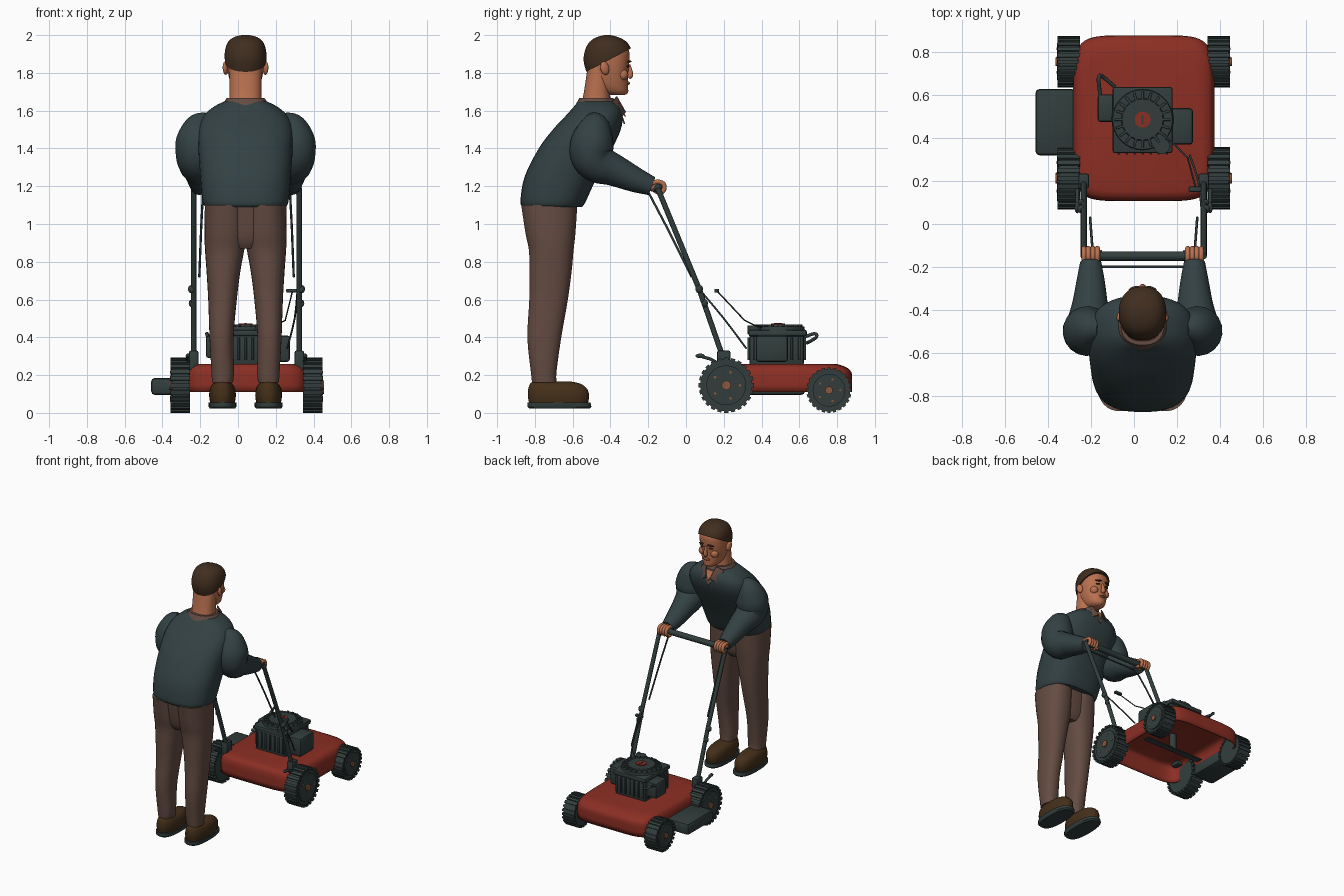
import bpy, bmesh, math
from mathutils import Matrix, Vector, Euler

cube = bpy.data.objects.get("Cube")
if cube:
    bpy.data.objects.remove(cube, do_unlink=True)
made = []


def material(name, code):
    lin = [(int(code[i:i + 2], 16) / 255) ** 2.2 for i in (0, 2, 4)] + [1]
    m = bpy.data.materials.new(name)
    m.use_nodes = True
    m.diffuse_color = lin
    node = m.node_tree.nodes["Principled BSDF"]
    node.inputs["Base Color"].default_value = lin
    node.inputs["Roughness"].default_value = 0.8
    return m


sweater = material("sweater grey", "364345")
black = material("machine grey", "35403f")
red = material("deck red", "8a3228")
brown = material("trouser brown", "644d44")
skin = material("skin", "b87050")
hair = material("hair brown", "423124")
leather = material("shoe brown", "46331f")
hub_tan = material("hub tan", "8a5840")


def add(name, bm, mat):
    bmesh.ops.recalc_face_normals(bm, faces=bm.faces)
    me = bpy.data.meshes.new(name)
    bm.to_mesh(me)
    bm.free()
    me.materials.append(mat)
    ob = bpy.data.objects.new(name, me)
    bpy.context.collection.objects.link(ob)
    made.append(ob)
    return ob


def spline(rows, steps):
    """Catmull-Rom interpolation through rows of numbers."""
    rows = [Vector(r) for r in rows]
    out = []
    for i in range(len(rows) - 1):
        a, b, c, d = rows[max(i - 1, 0)], rows[i], rows[i + 1], rows[min(i + 2, len(rows) - 1)]
        for k in range(steps):
            t = k / steps
            out.append(b + (c - a) * (t / 2) + (a * 2 - b * 5 + c * 4 - d) * (t * t / 2)
                       + (b * 3 - a - c * 3 + d) * (t ** 3 / 2))
    return out + [rows[-1]]


def loft_mesh(rings, x=0, p=2.3, n=32, steps=4, bottom=True):
    """Stack of rounded sections, each (z, back y, front y, half width, x shift)."""
    bm = bmesh.new()
    loops = []
    for z, y0, y1, hw, dx in spline([(*r, 0)[:5] for r in rings], steps):
        loop = []
        for i in range(n):
            a = math.tau * (i + 0.5) / n
            c, s = [math.copysign(abs(v) ** (2 / p), v) for v in (math.cos(a), math.sin(a))]
            loop.append(bm.verts.new((x + dx + hw * c, (y0 + y1) / 2 + (y1 - y0) / 2 * s, z)))
        loops.append(loop)
    for a, b in zip(loops, loops[1:]):
        for i in range(n):
            bm.faces.new((a[i], a[(i + 1) % n], b[(i + 1) % n], b[i]))
    bm.faces.new(loops[-1])
    if bottom:
        bm.faces.new(loops[0])
    return bm


def loft(name, rings, mat, **kw):
    return add(name, loft_mesh(rings, **kw), mat)


def tube(name, pts, mat, r=0.01, steps=1, res=3):
    """Round tube through (x, y, z[, radius]) points."""
    cu = bpy.data.curves.new(name, "CURVE")
    cu.dimensions, cu.bevel_depth, cu.bevel_resolution, cu.use_fill_caps = "3D", 1, res, True
    path = spline([(*q, r)[:4] for q in pts], steps)
    sp = cu.splines.new("POLY")
    sp.points.add(len(path) - 1)
    for point, q in zip(sp.points, path):
        point.co, point.radius = (*q[:3], 1), q[3]
    tmp = bpy.data.objects.new(name + "_path", cu)
    me = bpy.data.meshes.new_from_object(tmp)
    bm = bmesh.new()
    bm.from_mesh(me)
    bpy.data.objects.remove(tmp)
    bpy.data.curves.remove(cu)
    bpy.data.meshes.remove(me)
    return add(name, bm, mat)


def box(name, x, y, z, mat, bevel=0.01, rot=(0, 0, 0)):
    """Bevelled box from x, y and z ranges, turned about its centre."""
    bm = bmesh.new()
    size = [b - a for a, b in (x, y, z)]
    mid = [(a + b) / 2 for a, b in (x, y, z)]
    bmesh.ops.create_cube(bm, size=1, matrix=Matrix.Diagonal((*size, 1)))
    if bevel:
        bmesh.ops.bevel(bm, geom=bm.edges[:], offset=bevel, segments=2, affect="EDGES", profile=0.5)
    bmesh.ops.transform(bm, verts=bm.verts, matrix=Matrix.Translation(mid) @ Euler(rot).to_matrix().to_4x4())
    return add(name, bm, mat)


def ball(name, at, size, mat, rot=(0, 0, 0)):
    bm = bmesh.new()
    m = Matrix.Translation(at) @ Euler(rot).to_matrix().to_4x4() @ Matrix.Diagonal((*size, 1))
    bmesh.ops.create_uvsphere(bm, u_segments=16, v_segments=10, radius=1, matrix=m)
    return add(name, bm, mat)


def disc(name, at, r, depth, mat, axis="Z", top=1, n=32):
    bm = bmesh.new()
    turn = Matrix.Rotation(math.pi / 2, 4, "Y") if axis == "X" else Matrix()
    bmesh.ops.create_cone(bm, cap_ends=True, segments=n, radius1=r, radius2=r * top, depth=depth,
                          matrix=Matrix.Translation(at) @ turn)
    return add(name, bm, mat)


CX = 0.04  # centre line of the man
# Torso and trousers
loft("sweater_body", [(1.09, -.865, -.55, .212), (1.12, -.877, -.53, .228), (1.25, -.855, -.47, .24),
     (1.4, -.78, -.39, .25), (1.5, -.705, -.345, .25), (1.57, -.64, -.335, .225),
     (1.62, -.595, -.35, .17), (1.65, -.57, -.38, .11)], sweater, x=CX, p=2.5, n=40)
loft("trouser_seat", [(.87, -.8, -.63, .1), (.93, -.83, -.6, .16), (1.11, -.86, -.585, .18)], brown, x=CX)
for s, side in ((-1, "right"), (1, "left")):
    loft(side + "_trouser_leg", [(.16, -.815, -.685, .055, s * .122), (.22, -.822, -.685, .06, s * .121),
         (.4, -.84, -.66, .064, s * .127), (.6, -.83, -.625, .076, s * .122), (.75, -.83, -.605, .09, s * .117),
         (.86, -.832, -.595, .104, s * .111), (.95, -.85, -.585, .112, s * .106),
         (1.1, -.873, -.575, .112, s * .104)], brown, x=CX)
    loft(side + "_shoe", [(.045, -.83, -.52, .064), (.09, -.838, -.512, .071), (.13, -.835, -.525, .066),
         (.155, -.825, -.56, .05), (.166, -.81, -.61, .025)], leather, x=CX + s * .122, p=2.4)
    loft(side + "_sole", [(.022, -.83, -.51, .066), (.032, -.84, -.5, .074), (.055, -.84, -.505, .074)],
         black, x=CX + s * .122, p=2.6, steps=1)
    # Arms and hands
    tube(side + "_sleeve", [(CX + s * a, *q) for a, *q in (
         (.19, -.49, 1.56, .04), (.235, -.485, 1.515, .085), (.255, -.495, 1.44, .113), (.257, -.5, 1.37, .113),
         (.252, -.465, 1.32, .104), (.245, -.38, 1.285, .085), (.242, -.27, 1.235, .067),
         (.242, -.18, 1.2, .05))], sweater, steps=5, res=7)
    hx = CX + s * .242
    ball(side + "_palm", (hx, -.165, 1.2), (.04, .045, .03), skin)
    for i in range(4):
        fx = hx + (i - 1.5) * .021
        tube(side + "_finger", [(fx, -.18, 1.215), (fx, -.15, 1.224), (fx, -.12, 1.213), (fx, -.115, 1.185),
             (fx, -.13, 1.165)], skin, r=.0125, steps=3)
    tube(side + "_thumb", [(hx - s * .03, -.18, 1.19), (hx - s * .045, -.15, 1.17), (hx - s * .04, -.125, 1.165)],
         skin, r=.013, steps=3)
    # Face details, ears and collar flaps
    ball(side + "_ear", (CX + s * .106, -.43, 1.825), (.014, .024, .036), skin, (.25, 0, s * .3))
    ball(side + "_eye", (CX + s * .038, -.307, 1.835), (.016, .008, .006), hair, (0, 0, -s * .3))
    ball(side + "_eyebrow", (CX + s * .04, -.3, 1.86), (.026, .009, .006), hair, (0, s * .1, -s * .3))
    ball(side + "_cheek", (CX + s * .05, -.335, 1.79), (.03, .03, .03), skin)
    box(side + "_collar_flap", (CX + s * .055 - .032, CX + s * .055 + .032), (-.36, -.35), (1.57, 1.67),
        brown, .004, (.35, s * .45, -s * .4))

# Neck, head and hair
loft("neck", [(1.58, -.58, -.37, .095), (1.66, -.548, -.4, .086), (1.84, -.52, -.4, .084)], skin, x=CX)
loft("collar", [(1.61, -.6, -.345, .135), (1.64, -.58, -.37, .118), (1.668, -.565, -.385, .1)], brown, x=CX)
loft("head", [(1.682, -.4, -.325, .032), (1.7, -.45, -.308, .058), (1.74, -.49, -.306, .078),
     (1.8, -.51, -.306, .093), (1.86, -.522, -.3, .1), (1.92, -.515, -.302, .098), (1.965, -.48, -.34, .075),
     (1.985, -.43, -.39, .025)], skin, x=CX, p=2.2)
bm = loft_mesh([(1.78, -.52, -.3, .102), (1.86, -.542, -.291, .11), (1.92, -.535, -.289, .109),
                (1.965, -.51, -.315, .092), (1.99, -.47, -.36, .06), (2, -.43, -.4, .02)], x=CX, p=2.2)
bmesh.ops.bisect_plane(bm, geom=bm.verts[:] + bm.edges[:] + bm.faces[:], plane_co=(0, -.52, 1.81),
                       plane_no=(0, -.46, .88), clear_inner=True)
bmesh.ops.holes_fill(bm, edges=[e for e in bm.edges if e.is_boundary])
add("hair", bm, hair)
tube("nose", [(CX, -.303, 1.845, .008), (CX, -.294, 1.805, .013), (CX, -.296, 1.785, .016),
     (CX, -.305, 1.775, .01)], skin, steps=3)
ball("lips", (CX, -.307, 1.745), (.026, .011, .009), hub_tan)
ball("chin", (CX, -.33, 1.705), (.035, .025, .022), skin)
# Open shirt at the neck
for name, w, low, y, mat in (("shirt_front", .06, 1.53, -.335, brown), ("open_neck", .035, 1.57, -.331, skin)):
    bm = bmesh.new()
    tri = [bm.verts.new(q) for q in ((CX - w, y - .03, 1.64), (CX + w, y - .03, 1.64), (CX, y + .005, low))]
    face = bm.faces.new(tri)
    ext = bmesh.ops.extrude_face_region(bm, geom=[face])["geom"]
    bmesh.ops.translate(bm, vec=(0, .008, 0), verts=[v for v in ext if isinstance(v, bmesh.types.BMVert)])
    add(name, bm, mat)

# Mower deck, open underneath, and discharge chute
MX = 0.045
deck = loft("deck", [(.11, .107, .878, .33), (.19, .107, .88, .33), (.225, .112, .87, .322),
            (.248, .125, .835, .305), (.26, .15, .79, .27)], red, x=MX, p=6, n=56, steps=2, bottom=False)
mod = deck.modifiers.new("shell", "SOLIDIFY")
mod.thickness, mod.offset = .012, -1
box("discharge_chute", (-.46, -.27), (.32, .63), (.095, .185), black, .02)
box("blade", (MX - .25, MX + .25), (.46, .51), (.125, .132), black, 0)
disc("blade_shaft", (MX, .485, .19), .025, .13, black)


def wheel(name, x, y, r, s):
    disc(name + "_tyre", (x, y, r), r * .94, .09, black, "X", n=40)
    disc(name + "_rim", (x + s * .047, y, r), r * .72, .012, black, "X")
    disc(name + "_hub", (x + s * .055, y, r), r * .17, .012, hub_tan, "X", n=16)
    for i in range(5):
        a = math.tau * i / 5
        disc(name + "_bolt", (x + s * .053, y + r * .5 * math.cos(a), r + r * .5 * math.sin(a)), r * .05, .006,
             hub_tan, "X", n=8)
    for i in range(24):
        a = math.tau * i / 24
        cy, cz = y + r * .93 * math.cos(a), r + r * .93 * math.sin(a)
        box(name + "_lug", (x - .052, x + .052), (cy - r * .07, cy + r * .07), (cz - r * .075, cz + r * .075),
            black, 0, (a, 0, 0))


for s, side in ((-1, "right"), (1, "left")):
    wheel(side + "_far_wheel", MX + s * .35, .757, .12, s)
    wheel(side + "_near_wheel", MX + s * .35, .213, .146, s)
    # Handle legs, brackets, levers and control rods
    h = MX + s * .28
    tube(side + "_handle_leg", [(h, .2, .25), (h, .19, .31), (h, .07, .655), (h, -.15, 1.19)], black, r=.015)
    box(side + "_handle_bracket", (h - .025, h + .025), (.165, .235), (.22, .33), black)
    tube(side + "_height_lever", [(h - s * .0 + s * .03, .19, .25), (h + s * .03, .13, .285),
         (h + s * .03, .06, .305)], black, r=.009)
    ball(side + "_lever_grip", (h + s * .03, .075, .302), (.012, .025, .012), black)
    ball(side + "_handle_knob", (h + s * .01, .07, .655), (.02, .02, .022), black)
    ball(side + "_lower_knob", (h + s * .01, .1, .58), (.016, .016, .02), black)
    tube(side + "_bail_arm", [(h - s * .03, .03, .72), (h - s * .04, -.1, .98), (h - s * .05, -.2, 1.17)],
         black, r=.006)
tube("handle_bar", [(MX - .28, -.15, 1.19), (MX + .28, -.15, 1.19)], black, r=.022)
tube("bail_bar", [(MX - .23, -.2, 1.17), (MX + .23, -.2, 1.17)], black, r=.006)
tube("control_cable", [(.315, .07, .655), (.3, .2, .5), (.26, .32, .34)], black, r=.005, steps=3)
tube("starter_rope", [(.29, .16, .65), (.25, .31, .49), (.2, .36, .465), (.13, .42, .45)], black, r=.004)
box("starter_grip", (.255, .315), (.15, .175), (.637, .657), black, .006)

# Engine
EY = .487
box("engine_block", (-.09, .17), (.335, .625), (.25, .42), black, .015)
for i in range(7):
    ox, oy = -.07 + i * .037, .36 + i * .04
    box("cooling_rib", (ox - .006, ox + .006), (.325, .635), (.28, .4), black, .003)
    box("side_rib", (-.1, .18), (oy - .006, oy + .006), (.28, .4), black, .003)
box("engine_cover", (-.1, .18), (.33, .64), (.405, .44), black, .012)
box("air_filter", (.16, .275), (.37, .54), (.27, .41), black, .015)
box("muffler", (-.17, -.08), (.475, .605), (.29, .41), black, .015)
disc("blower_housing", (CX, EY, .438), .145, .04, black, top=.96)
disc("blower_top", (CX, EY, .462), .1, .012, black, top=.95)
for i in range(20):
    a = math.tau * i / 20
    fx, fy = CX + .105 * math.cos(a), EY + .105 * math.sin(a)
    box("blower_fin", (fx - .026, fx + .026), (fy - .006, fy + .006), (.45, .468), black, .002, (0, 0, a))
disc("starter_button", (CX, EY, .468), .037, .012, red, n=24)
box("starter_slot", (CX - .005, CX + .005), (EY - .022, EY + .022), (.472, .477), black, 0)
disc("fuel_cap", (.13, .363, .44), .037, .045, black, n=20)
tube("exhaust_guard", [(-.15, .56, .39), (-.16, .62, .4), (-.165, .68, .42), (-.15, .69, .4), (-.09, .64, .37)],
     black, r=.009, steps=3)

# Smooth shading with crisp edges
bpy.ops.object.select_all(action="DESELECT")
for ob in made:
    ob.select_set(True)
bpy.context.view_layer.objects.active = made[0]
bpy.ops.object.shade_smooth_by_angle(angle=math.radians(40))
